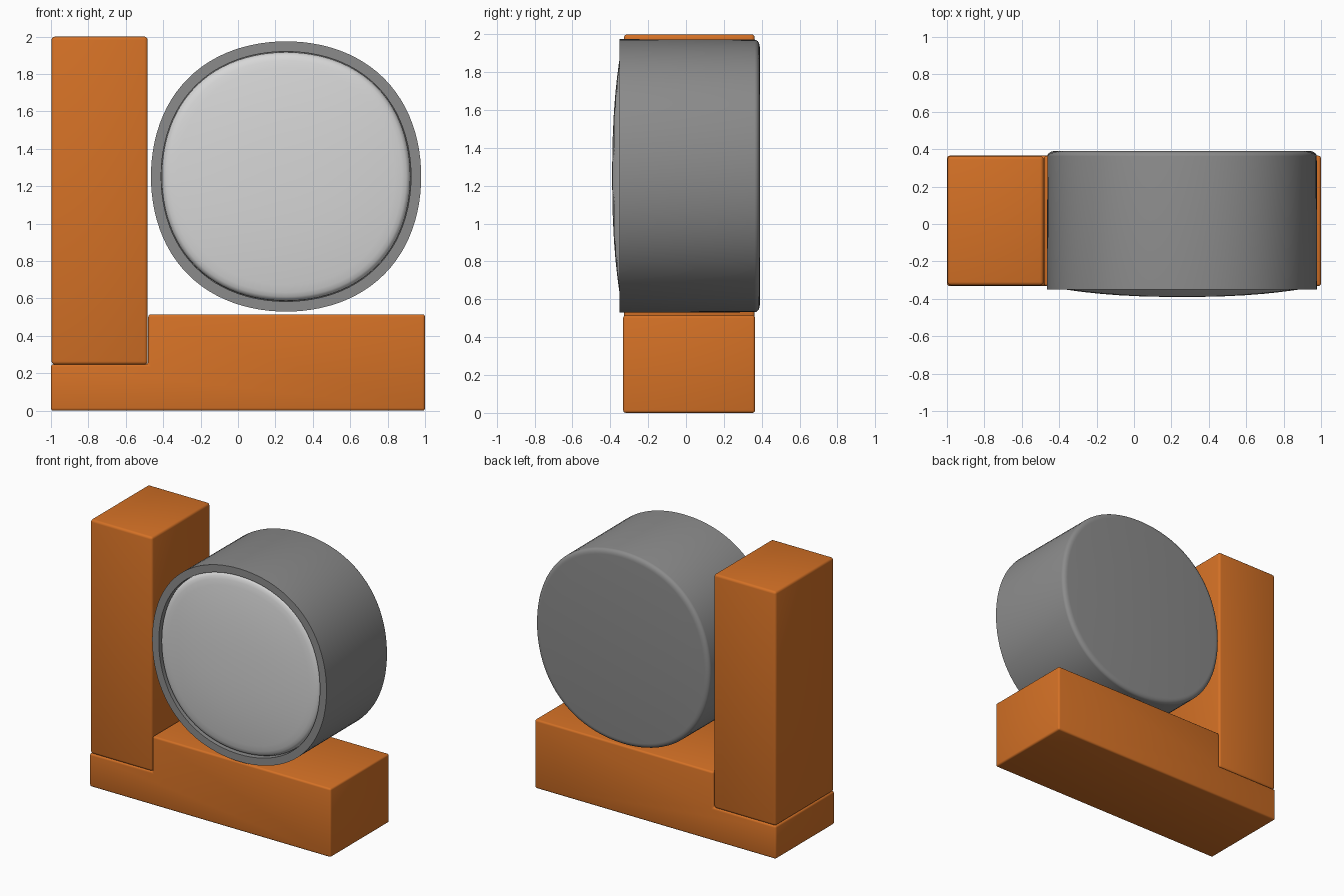
import bpy, bmesh, math

if "Cube" in bpy.data.objects:
    bpy.data.objects.remove(bpy.data.objects["Cube"])

def material(name, rgb):
    m = bpy.data.materials.new(name)
    m.diffuse_color = (*rgb, 1)
    m.use_nodes = True
    m.node_tree.nodes["Principled BSDF"].inputs["Base Color"].default_value = m.diffuse_color
    return m

ORANGE = material("orange", (0.66, 0.165, 0.019))
GREY = material("mid grey", (0.26, 0.26, 0.26))
LIGHT = material("light grey", (0.68, 0.68, 0.68))

def finish(bm, name, mat):
    bmesh.ops.recalc_face_normals(bm, faces=bm.faces)
    me = bpy.data.meshes.new(name)
    bm.to_mesh(me)
    bm.free()
    me.materials.append(mat)
    ob = bpy.data.objects.new(name, me)
    bpy.context.collection.objects.link(ob)
    bpy.ops.object.select_all(action='DESELECT')
    ob.select_set(True)
    bpy.context.view_layer.objects.active = ob
    return ob

def beam(name, outline, y0, y1, bevel=0.014):
    """Extrude an x/z outline along y and soften its edges."""
    bm = bmesh.new()
    face = bm.faces.new([bm.verts.new((x, y0, z)) for x, z in outline])
    ext = bmesh.ops.extrude_face_region(bm, geom=[face])
    for v in ext["geom"]:
        if isinstance(v, bmesh.types.BMVert):
            v.co.y = y1
    ob = finish(bm, name, ORANGE)
    mod = ob.modifiers.new("soft edges", 'BEVEL')
    mod.width, mod.segments = bevel, 3
    bpy.ops.object.modifier_apply(modifier=mod.name)
    bpy.ops.object.shade_smooth_by_angle(angle=math.radians(35))
    return ob

CX, CZ, N = 0.257, 1.252, 96

def drum(name, profile, mat):
    """Loft (radius, y) steps around the drum axis with a slightly squared circle."""
    bm = bmesh.new()
    rings = []
    for r, y in profile:
        ring = []
        for i in range(N):
            a = 2 * math.pi * i / N
            k = r * (1 + 0.013 * (1 - math.cos(4 * a)))
            ring.append(bm.verts.new((CX + k * math.cos(a), y, CZ + k * math.sin(a))))
        rings.append(ring)
    for a, b in zip(rings, rings[1:]):
        for i in range(N):
            j = (i + 1) % N
            bm.faces.new((a[i], a[j], b[j], b[i]))
    bm.faces.new(rings[0])
    bm.faces.new(rings[-1])
    ob = finish(bm, name, mat)
    bpy.ops.object.shade_smooth_by_angle(angle=math.radians(35))
    return ob

# Base with a lowered lap at the left, and the post standing on the lap
beam("base", [(-1, 0), (1, 0), (1, 0.515), (-0.48, 0.515), (-0.48, 0.248), (-1, 0.248)],
     -0.332, 0.365)
beam("post", [(-0.997, 0.246), (-0.483, 0.246), (-0.483, 2), (-0.997, 2)], -0.328, 0.363, 0.018)

# Drum body: recessed front, flat rim, side wall and rounded back edge
back = [(0.682 + 0.038 * math.cos(t * math.pi / 10), 0.362 + 0.028 * math.sin(t * math.pi / 10))
        for t in range(6)]
drum("drum_body", [(0.668, -0.29), (0.668, -0.351), (0.7225, -0.351)] + back, GREY)

# Shallow domed front panel with a rounded border
dome = [(0.666, -0.285), (0.664, -0.318), (0.655, -0.335), (0.642, -0.344)]
dome += [(r, -0.39 + 0.039 * (r / 0.62) ** 2.4) for r in (0.62, 0.58, 0.52, 0.44, 0.34, 0.22, 0.1, 0.02)]
drum("front_panel", dome, LIGHT)
